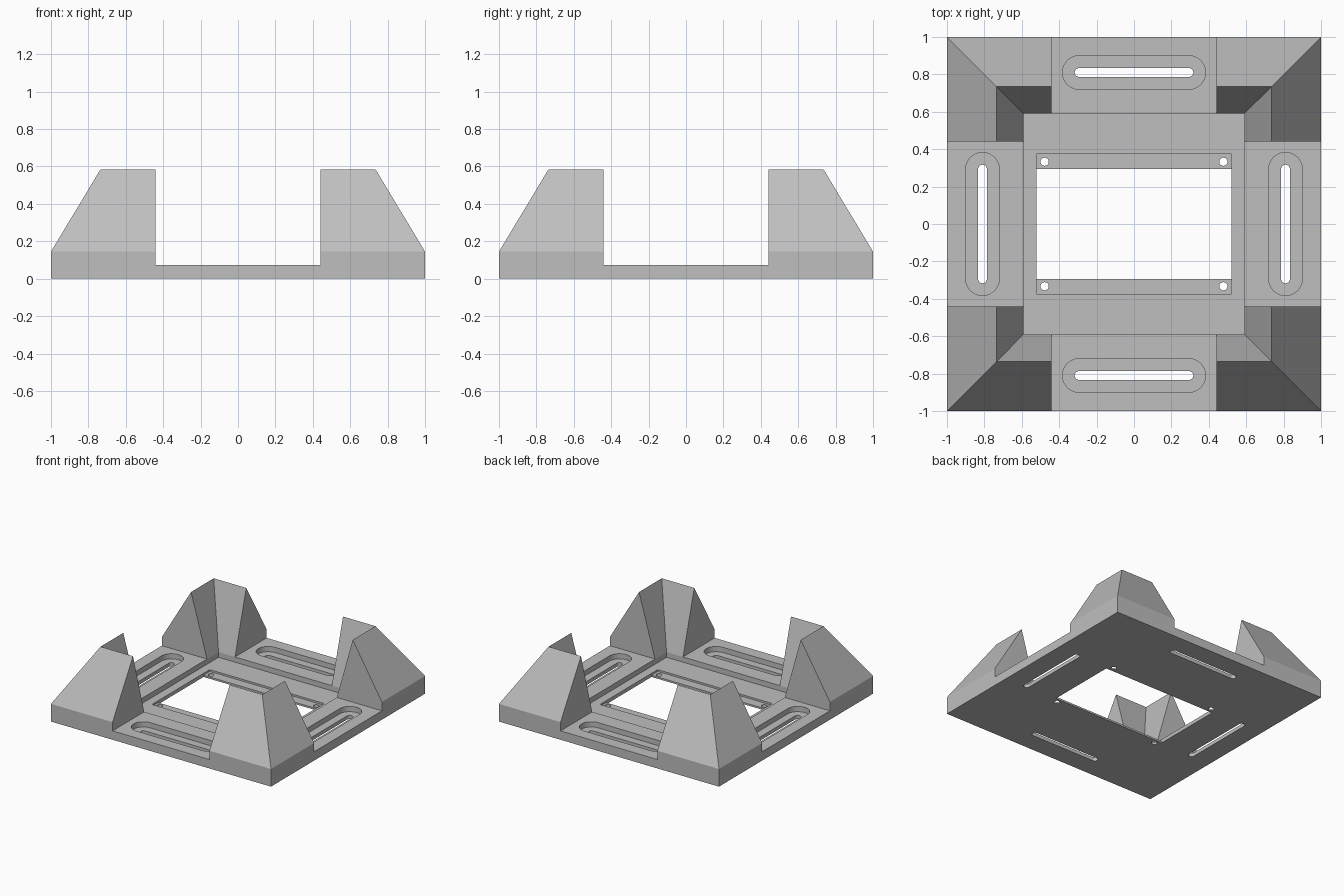
import bpy, bmesh, math

if "Cube" in bpy.data.objects:
    bpy.data.objects.remove(bpy.data.objects["Cube"])

PLATE_TOP, POCKET_Z, LEDGE_Z = 0.073, 0.03, 0.015

grey = bpy.data.materials.new("light_grey")
grey.diffuse_color = (0.52, 0.52, 0.52, 1)
grey.use_nodes = True
grey.node_tree.nodes["Principled BSDF"].inputs["Base Color"].default_value = grey.diffuse_color


def make_object(name, bm):
    bmesh.ops.recalc_face_normals(bm, faces=bm.faces)
    mesh = bpy.data.meshes.new(name)
    bm.to_mesh(mesh)
    bm.free()
    mesh.materials.append(grey)
    obj = bpy.data.objects.new(name, mesh)
    bpy.context.collection.objects.link(obj)
    return obj


def prism(name, outline, z0, z1):
    """Vertical prism over an outline."""
    bm = bmesh.new()
    face = bm.faces.new([bm.verts.new((x, y, z0)) for x, y in outline])
    ext = bmesh.ops.extrude_face_region(bm, geom=[face])
    for v in ext["geom"]:
        if isinstance(v, bmesh.types.BMVert):
            v.co.z = z1
    return make_object(name, bm)


def box(name, hx, hy, z0, z1):
    return prism(name, [(-hx, -hy), (hx, -hy), (hx, hy), (-hx, hy)], z0, z1)


def stadium(cx, cy, half, r, along_x, n=12):
    """Rounded slot outline; half = 0 gives a circle."""
    pts = []
    for side in (1, -1):
        for i in range(n + 1):
            a = math.pi * (i / n - 0.5) + (0 if side > 0 else math.pi)
            u, v = side * half + r * math.cos(a), r * math.sin(a)
            pts.append((cx + u, cy + v) if along_x else (cx - v, cy + u))
    return pts


def combine(target, tool, operation):
    """Apply one boolean and discard the tool."""
    tool.hide_render = True
    mod = target.modifiers.new("bool", "BOOLEAN")
    mod.operation, mod.solver, mod.object = operation, "EXACT", tool
    bpy.context.view_layer.objects.active = target
    bpy.ops.object.modifier_apply(modifier=mod.name)
    bpy.data.objects.remove(tool)


def corner_guide(sx, sy):
    """Mitred L-shaped guide with sloped outer and inner walls."""
    profile = [(0.59, 0), (1, 0), (1, 0.145), (0.735, 0.585), (0.59, PLATE_TOP)]
    end = 0.44
    bm = bmesh.new()
    rings = []
    for station in range(3):
        ring = []
        for d, z in profile:
            x, y = [(end, d), (d, d), (d, end)][station]
            ring.append(bm.verts.new((sx * x, sy * y, z)))
        rings.append(ring)
    for a, b in zip(rings, rings[1:]):
        for i in range(5):
            j = (i + 1) % 5
            bm.faces.new((a[i], a[j], b[j], b[i]))
    bm.faces.new(rings[0])
    bm.faces.new(rings[2])
    return make_object("corner_guide", bm)


# Base plate with the four corner guides
tray = box("mounting_tray", 1, 1, 0, PLATE_TOP)
for sx in (-1, 1):
    for sy in (-1, 1):
        combine(tray, corner_guide(sx, sy), "UNION")

# Central pocket, ledge recess and through opening
combine(tray, box("pocket_cutter", 0.59, 0.59, POCKET_Z, 0.08), "DIFFERENCE")
combine(tray, box("ledge_cutter", 0.52, 0.375, LEDGE_Z, 0.08), "DIFFERENCE")
combine(tray, box("opening_cutter", 0.52, 0.295, -0.1, 0.1), "DIFFERENCE")

# Screw holes in the ledges
for sx in (-1, 1):
    for sy in (-1, 1):
        hole = stadium(sx * 0.478, sy * 0.333, 0.0001, 0.022, True, 8)
        combine(tray, prism("hole_cutter", hole, -0.1, 0.1), "DIFFERENCE")

# Counterbored slots on the four sides
for cx, cy in ((0, 0.81), (0, -0.81), (0.81, 0), (-0.81, 0)):
    for r, z0 in ((0.09, POCKET_Z), (0.024, -0.1)):
        slot = stadium(cx, cy, 0.293, r, cx == 0)
        combine(tray, prism("slot_cutter", slot, z0, 0.1), "DIFFERENCE")
